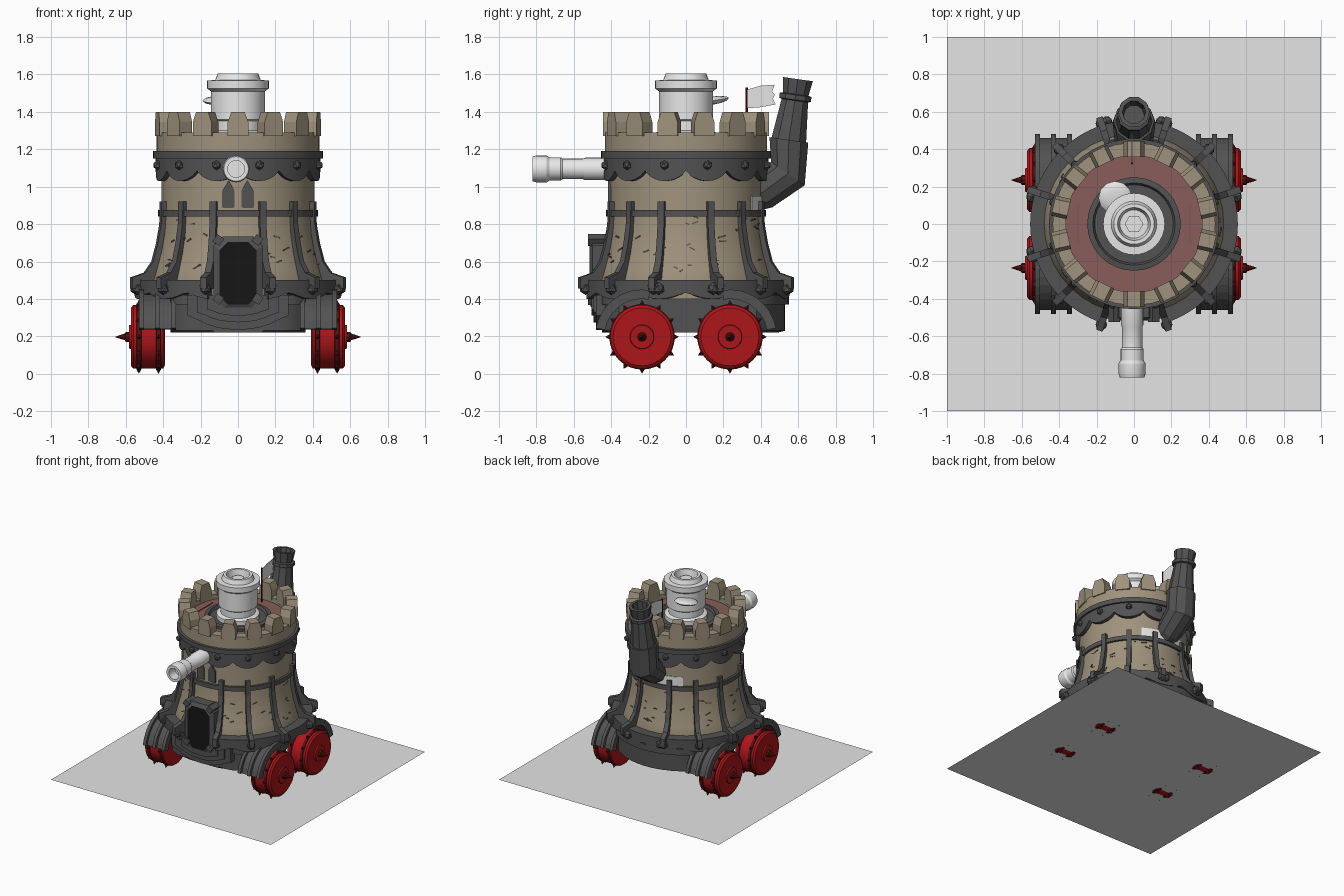
import bpy, bmesh, math, random
from math import sin, cos, pi, radians
from mathutils import Matrix, Vector

if "Cube" in bpy.data.objects:
    bpy.data.objects.remove(bpy.data.objects["Cube"])
random.seed(4)


def material(name, *rgb):
    m = bpy.data.materials.new(name)
    m.use_nodes = True
    m.diffuse_color = (*rgb, 1)
    m.node_tree.nodes["Principled BSDF"].inputs["Base Color"].default_value = (*rgb, 1)
    return m


STONE = material("tan_stone", .35, .29, .205)
CRACK = material("dark_stone", .13, .105, .075)
IRON = material("dark_iron", .085, .085, .087)
BLACK = material("black", .008, .008, .008)
WHITE = material("pale_metal", .8, .8, .8)
RED = material("red", .42, .008, .011)
DARK_RED = material("dark_red", .1, .006, .006)
WOOD = material("red_wood", .25, .11, .1)
GREY = material("light_grey", .78, .78, .78)


def finish(bm, name, mat, smooth=True):
    bmesh.ops.recalc_face_normals(bm, faces=bm.faces)
    me = bpy.data.meshes.new(name)
    bm.to_mesh(me)
    bm.free()
    me.materials.append(mat)
    if smooth:
        me.polygons.foreach_set("use_smooth", [True] * len(me.polygons))
        me.set_sharp_from_angle(angle=radians(32))
    ob = bpy.data.objects.new(name, me)
    bpy.context.collection.objects.link(ob)
    return ob


def turn(a):  # local +x points outward at angle a measured from the front
    return Matrix.Rotation(a - pi / 2, 4, 'Z')


def at(a, r, z):
    return Vector((r * sin(a), -r * cos(a), z))


def skin(bm, rings, closed=False, caps=True):
    n = len(rings[0])
    vs = [[bm.verts.new(p) for p in ring] for ring in rings]
    for i in range(len(vs) if closed else len(vs) - 1):
        a, b = vs[i], vs[(i + 1) % len(vs)]
        for j in range(n):
            bm.faces.new((a[j], a[(j + 1) % n], b[(j + 1) % n], b[j]))
    if caps and not closed:
        bm.faces.new(vs[0])
        bm.faces.new(vs[-1])


def lathe(bm, profile, n=32, m=Matrix(), closed=False):
    skin(bm, [[m @ Vector((r * cos(2 * pi * k / n), r * sin(2 * pi * k / n), z)) for k in range(n)]
              for r, z in profile], closed)


def turned(name, profile, mat, n=32, m=Matrix(), closed=False):
    bm = bmesh.new()
    lathe(bm, profile, n, m, closed)
    return finish(bm, name, mat)


def prism(bm, pts, depth, m=Matrix()):  # outline in local xz, thickness along y
    skin(bm, [[m @ Vector((u, w, v)) for u, v in pts] for w in (-depth / 2, depth / 2)])


def box(bm, size, m):
    bmesh.ops.create_cube(bm, size=1, matrix=m @ Matrix.Diagonal((*size, 1)))


def arc_band(bm, r0, r1, low, top, a0, a1, n):
    full = a1 - a0 > 6.28
    rings = []
    for k in range(n if full else n + 1):
        a = a0 + (a1 - a0) * k / n
        z = low(a)
        rings.append([at(a, r0, z), at(a, r1, z), at(a, r1, top), at(a, r0, top)])
    skin(bm, rings, full)


def studs(bm, angles, r, z, size):
    for a in angles:
        bmesh.ops.create_icosphere(bm, subdivisions=1, radius=size,
                                   matrix=Matrix.Translation(at(a, r, z)) @ turn(a))


# ground sheet
bm = bmesh.new()
bmesh.ops.create_grid(bm, x_segments=1, y_segments=1, size=1, matrix=Matrix.Translation((0, 0, .03)))
finish(bm, "ground_sheet", GREY, False)

# stone tower with flared foot
wall = [(.48, .4), (.48, .5), (.462, .56), (.437, .65), (.418, .75), (.41, .87), (.41, 1.19)]
turned("tower_wall", wall, STONE, 40)
turned("parapet", [(.435, 1.18), (.435, 1.29), (.365, 1.29), (.365, 1.18)], STONE, 42, closed=True)
bm = bmesh.new()
for k in range(14):
    m = turn(2 * pi * k / 14) @ Matrix.Translation((.4, 0, 0)) @ Matrix.Rotation(pi / 2, 4, 'Z')
    prism(bm, [(-.055, 1.27), (.055, 1.27), (.055, 1.345), (.036, 1.4), (-.036, 1.4), (-.055, 1.345)], .085, m)
finish(bm, "merlons", STONE, False)

# worn marks on the stone
bm = bmesh.new()
for k in range(64):
    a, z = random.uniform(.25, 2 * pi - .25), random.uniform(.55, .84)
    r = next(p[0] + (q[0] - p[0]) * (z - p[1]) / (q[1] - p[1])
             for p, q in zip(wall, wall[1:]) if p[1] <= z <= q[1])
    m = Matrix.Translation(at(a, r, z)) @ turn(a) @ Matrix.Rotation(random.uniform(-.5, .5), 4, 'X')
    box(bm, (.008, random.uniform(.02, .05), .007), m)
finish(bm, "stone_cracks", CRACK, False)

# roof deck with plank seams
turned("roof_deck", [(.37, 1.2), (.37, 1.25)], WOOD)
bm = bmesh.new()
for x in (-.3, -.2, .2, .3):
    box(bm, (.006, .36 if abs(x) < .25 else .2, .006), Matrix.Translation((x, .0, 1.252)))
finish(bm, "plank_seams", CRACK, False)
turned("turret_collar", [(.25, 1.24), (.25, 1.27), (.22, 1.275), (.21, 1.255)], IRON)

# pale turret with hollow cap
turned("turret", [(.16, 1.25), (.16, 1.29), (.13, 1.3), (.13, 1.35), (.145, 1.36), (.145, 1.51), (.165, 1.525),
                  (.165, 1.568), (.122, 1.57), (.108, 1.605), (.088, 1.605), (.075, 1.55)], WHITE)
turned("turret_bolt", [(.05, 1.54), (.05, 1.575)], WHITE, 6)
bm = bmesh.new()
bmesh.ops.create_uvsphere(bm, u_segments=12, v_segments=6, radius=1,
                          matrix=Matrix.Translation((-.1, .14, 1.46)) @ Matrix.Rotation(.15, 4, 'X')
                          @ Matrix.Diagonal((.09, .09, .022, 1)))
finish(bm, "turret_visor", WHITE)

# cannon
aim = Matrix.Translation((-.01, 0, 1.095)) @ Matrix.Rotation(pi / 2, 4, 'X')
turned("cannon", [(.06, .38), (.06, .54), (.055, .55), (.055, .66), (.062, .67), (.062, .73), (.072, .745), (.072, .8),
                  (.066, .82), (.045, .82), (.045, .74)], WHITE, 20, aim)

# upper iron bands
lobes = [radians(15 + 30 * k) for k in range(12)]
bm = bmesh.new()
arc_band(bm, .4, .455, lambda a: 1.152, 1.19, 0, 2 * pi, 48)
arc_band(bm, .4, .44, lambda a: 1.085 - .055 * abs(sin(3 * a * 2)) ** .7, 1.155, 0, 2 * pi, 96)
studs(bm, lobes, .445, 1.115, .026)
finish(bm, "scalloped_band", IRON)

# ribs and hoop
rib_angles = [radians(q + d) for q in (0, 90, 180, 270) for d in (18, 45, 72)]
outer = [(.435, .92), (.437, .8), (.455, .7), (.482, .6), (.525, .54), (.6, .515), (.6, .455)]
inner = [(.46, .455), (.44, .6), (.41, .75), (.4, .92)]
bm = bmesh.new()
for a in rib_angles:
    prism(bm, outer + inner, .036, turn(a))
arc_band(bm, .4, .428, lambda a: .84, .875, 0, 2 * pi, 48)
finish(bm, "ribs_and_hoop", IRON, False)

# studded skirt, open at the door
bm = bmesh.new()
arc_band(bm, .45, .555, lambda a: .435 - .035 * abs(sin(6 * a)), .5, radians(17), radians(343), 108)
studs(bm, lobes[1:-1] + rib_angles, .565, .455, .034)
finish(bm, "studded_skirt", IRON)

# chassis with rounded back
bm = bmesh.new()


def hull(r, z):
    pts = [Vector((r * sin(2 * pi * k / 48), .01 + r * cos(2 * pi * k / 48), z)) for k in range(48)]
    return [Vector((max(-.36, min(.36, p.x)), max(-.45, p.y), z)) for p in pts]


skin(bm, [hull(.48, .22), hull(.52, .23), hull(.52, .37)])
skin(bm, [hull(.54, .37), hull(.54, .42)])
finish(bm, "chassis", IRON)

# door step, frame and opening
bm = bmesh.new()
for w, low, y in ((.27, .235, -.455), (.22, .275, -.47), (.165, .31, -.48)):
    pts = [(w, .42)] + [(w * cos(t) if abs(cos(t)) < .9 else math.copysign(w, cos(t)), .37 - (.37 - low) * sin(t))
                        for t in [pi * k / 14 for k in range(15)]] + [(-w, .42)]
    prism(bm, pts, .05, Matrix.Translation((0, y, 0)))
finish(bm, "door_step", IRON, False)


def door_outline(w, low, top, c):
    return [(-w + c, low), (w - c, low), (w, low + c), (w, top - c), (w - c, top), (-w + c, top),
            (-w, top - c), (-w, low + c)]


bm = bmesh.new()
outside, hole = door_outline(.13, .345, .735, .05), door_outline(.1, .37, .705, .045)
skin(bm, [[Vector((u, y, v)) for u, v in pts] for pts, y in
          ((outside, -.39), (outside, -.5), (hole, -.515), (hole, -.39))], closed=True)
for s in (-1, 1):
    for x, z in ((.105, .715), (.105, .4)):
        box(bm, (.045, .1, .045), Matrix.Translation((s * x, -.475, z)) @ Matrix.Rotation(.6, 4, 'Y'))
finish(bm, "door_frame", IRON, False)
bm = bmesh.new()
prism(bm, hole, .009, Matrix.Translation((0, -.508, 0)))
finish(bm, "door_opening", BLACK, False)

# pointed window slots
bm = bmesh.new()
for x in (-.05, .05):
    prism(bm, [(-.032, .89), (.032, .89), (.032, .98), (0, 1.035), (-.032, .98)], .02,
          Matrix.Translation((x, -.406, 0)))
finish(bm, "window_slots", IRON, False)

# chimney: tilted rings at y, z, radius, lean
bm = bmesh.new()
path = [(.36, .95, .09, 60), (.41, .97, .1, 58), (.545, 1.07, .115, 35), (.55, 1.25, .11, 8), (.55, 1.25, .098, 8),
        (.582, 1.46, .075, 8), (.583, 1.465, .09, 8), (.586, 1.49, .09, 8), (.587, 1.495, .072, 8),
        (.598, 1.575, .085, 8), (.598, 1.575, .062, 8), (.582, 1.46, .055, 8)]
skin(bm, [[Vector((r * cos(p), y + r * sin(p) * cos(radians(t)), z - r * sin(p) * sin(radians(t))))
           for p in [2 * pi * k / 10 for k in range(10)]] for y, z, r, t in path])
finish(bm, "chimney", IRON, False)
bm = bmesh.new()
arc_band(bm, .4, .415, lambda a: .875, .95, radians(148), radians(212), 12)
finish(bm, "chimney_back_plate", WHITE)

# flag
turned("flag_pole", [(.006, 1.24), (.006, 1.53)], DARK_RED, 8, Matrix.Translation((-.01, .325, 0)))
bm = bmesh.new()
prism(bm, [(.33, 1.42), (.4, 1.425), (.48, 1.44), (.465, 1.47), (.475, 1.49), (.46, 1.51), (.475, 1.545), (.4, 1.54),
           (.33, 1.52)], .005, Matrix.Translation((-.01, 0, 0)) @ Matrix.Rotation(pi / 2, 4, 'Z'))
finish(bm, "flag", GREY, False)

# wheels and fenders
for side, s in (("left", 1), ("right", -1)):
    for end, e in (("front", -1), ("back", 1)):
        tag = f"{end}_{side}_"
        axle = Matrix.Translation((0, e * .235, .197)) @ Matrix.Rotation(s * pi / 2, 4, 'Y')
        turned(tag + "wheel", [(.15, .39), (.17, .4), (.17, .56), (.155, .572), (.065, .572), (.062, .582),
                               (.03, .582)], RED, 32, axle)
        bm = bmesh.new()
        for h in (.41, .515):
            lathe(bm, [(.165, h), (.175, h + .004), (.175, h + .026), (.165, h + .03)], 32, axle)
            for k in range(12):
                m = axle @ Matrix.Rotation(2 * pi * k / 12, 4, 'Z') @ Matrix.Translation((.184, 0, h + .015))
                bmesh.ops.create_cone(bm, segments=4, radius1=.015, radius2=0, depth=.026, cap_ends=True,
                                      matrix=m @ Matrix.Rotation(pi / 2, 4, 'Y'))
        lathe(bm, [(.027, .57), (.027, .6), (.018, .605), (.002, .655)], 8, axle)
        finish(bm, tag + "wheel_spikes", DARK_RED, False)

        def arch(r0, r1):
            t = [radians(10 + 90 * k / 8) for k in range(9)]
            return ([(e * (.235 + r1 * cos(a)), .2 + r1 * sin(a)) for a in t]
                    + [(e * (.235 + r0 * cos(a)), .2 + r0 * sin(a)) for a in reversed(t)])

        bm = bmesh.new()
        across = Matrix.Rotation(pi / 2, 4, 'Z')
        prism(bm, arch(.21, .228), .18, Matrix.Translation((s * .43, 0, 0)) @ across)
        for x in (.345, .43, .515):
            prism(bm, arch(.2, .25), .026, Matrix.Translation((s * x, 0, 0)) @ across)
        finish(bm, tag + "fender", IRON, False)
